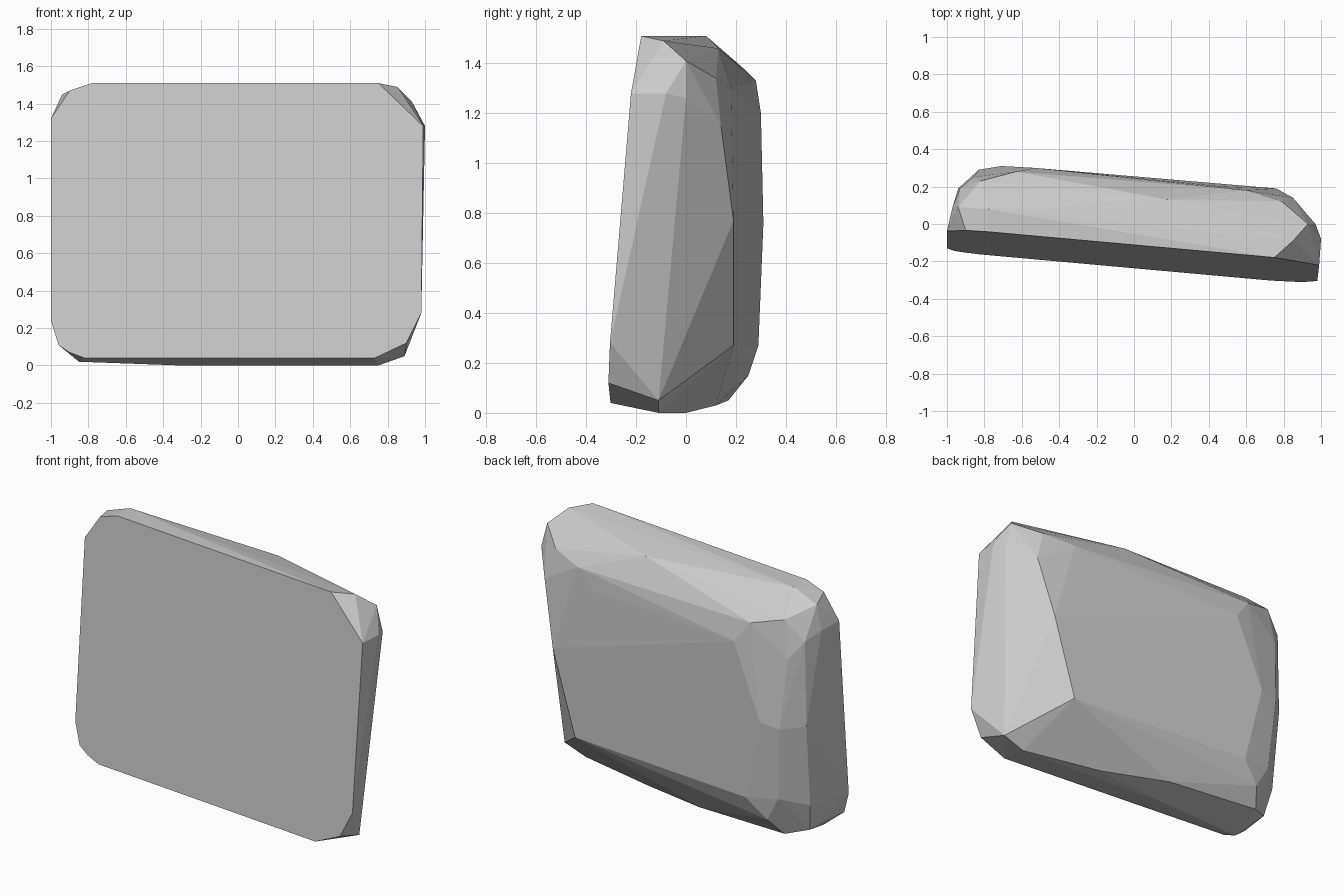
import bpy
import bmesh
from math import radians
from mathutils import Vector

default_cube = bpy.data.objects.get("Cube")
if default_cube:
    bpy.data.objects.remove(default_cube, do_unlink=True)


def flat_material(name, colour):
    material = bpy.data.materials.new(name)
    material.use_nodes = True
    material.diffuse_color = colour
    shader = material.node_tree.nodes["Principled BSDF"]
    shader.inputs["Base Color"].default_value = colour
    shader.inputs["Roughness"].default_value = 1
    return material


def on_front_plane(x, z):
    """Place an outline corner on the flat, slightly leaning front face."""
    return (x, -0.24 - 0.09 * x + 0.085 * z, z)


# Sawn front face: outline of x and z with chipped corners
front_outline = [
    (-1, 0.24), (-0.96, 0.11), (-0.9, 0.07), (-0.82, 0.04),
    (0.73, 0.04), (0.9, 0.12), (0.98, 0.28), (0.99, 1.28),
    (0.75, 1.51), (-0.78, 1.51), (-0.9, 1.47), (-1, 1.32),
]

# Broad back face, almost parallel to the front
back_corners = [
    (0.61, 0.19, 0.27), (0.76, 0.19, 0.77), (0.48, 0.2, 1.19),
    (-0.53, 0.3, 1.2), (-0.71, 0.31, 0.76), (-0.6, 0.29, 0.27),
]

# Sloping top with its worn rear edge
top_corners = [
    (-0.78, 0.08, 1.51), (0.18, 0.13, 1.46), (0.6, 0.18, 1.3),
    (-0.63, 0.28, 1.33), (-0.82, 0.23, 1.38), (-0.94, 0.09, 1.45),
]

# Thin end on the left, rounded above and undercut below
left_end_corners = [
    (0.85, -0.09, 1.49), (0.93, 0, 1.41), (0.79, 0.12, 1.34),
    (0.97, 0, 1.26), (1, -0.08, 1.28), (0.85, 0.14, 1.15),
    (0.89, -0.11, 0.05),
]

# Thick rounded end on the right
right_end_corners = [
    (-0.93, 0.19, 1.26), (-0.97, 0.09, 1.3), (-0.86, 0.25, 1.16),
    (-0.83, 0.29, 0.74), (-0.94, 0.19, 0.75), (-0.8, 0.26, 0.3),
    (-0.93, 0.14, 0.25),
]

# Nearly flat underside curling up to the back
base_corners = [
    (0.75, -0.11, 0), (0.25, 0, 0), (-0.3, -0.05, 0), (-0.85, -0.1, 0.02),
    (-0.17, 0.12, 0.03), (-0.78, 0.17, 0.05), (-0.9, 0.1, 0.08),
    (-0.72, 0.25, 0.15),
]

# Wrap all the worn corners in one faceted convex stone
mesh = bpy.data.meshes.new("stone_slab")
bm = bmesh.new()
corners = [on_front_plane(x, z) for x, z in front_outline]
for group in (back_corners, top_corners, left_end_corners,
              right_end_corners, base_corners):
    corners.extend(group)
for corner in corners:
    bm.verts.new(Vector(corner))
bmesh.ops.convex_hull(bm, input=bm.verts[:], use_existing_faces=False)
loose = [vert for vert in bm.verts if not vert.link_faces]
bmesh.ops.delete(bm, geom=loose, context="VERTS")

# Merge coplanar triangles so the front and other facets are clean
bmesh.ops.dissolve_limit(bm, angle_limit=radians(1),
                         verts=bm.verts[:], edges=bm.edges[:])
bmesh.ops.recalc_face_normals(bm, faces=bm.faces[:])
bm.to_mesh(mesh)
bm.free()
for polygon in mesh.polygons:
    polygon.use_smooth = False

mesh.materials.append(flat_material("pale_stone_grey", (0.6, 0.6, 0.6, 1)))
stone = bpy.data.objects.new("stone_slab", mesh)
bpy.context.collection.objects.link(stone)
